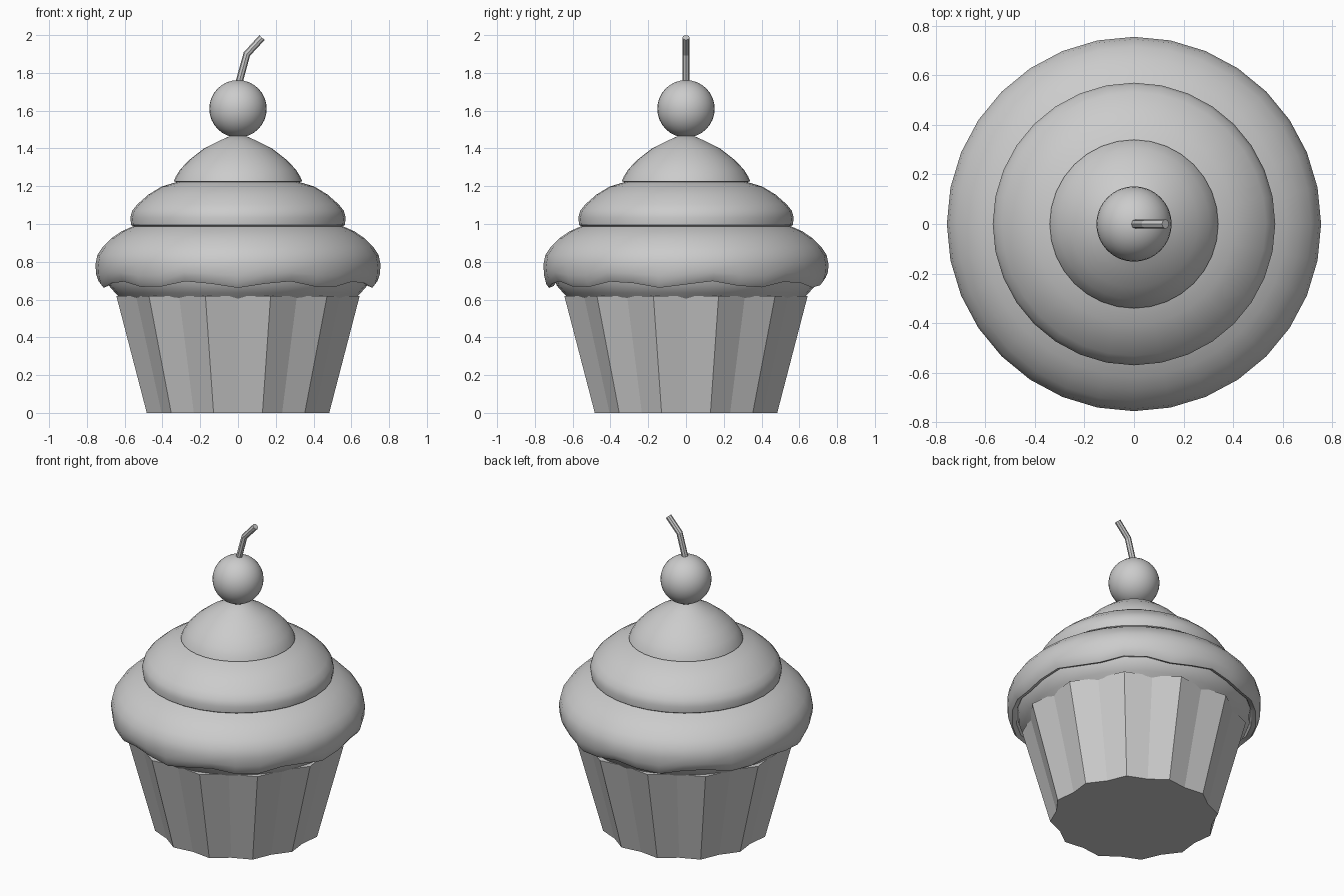
import bpy, bmesh, math

if "Cube" in bpy.data.objects:
    bpy.data.objects.remove(bpy.data.objects["Cube"])

grey = bpy.data.materials.new("plain grey")
grey.diffuse_color = (0.6, 0.6, 0.6, 1)
grey.use_nodes = True
grey.node_tree.nodes["Principled BSDF"].inputs["Base Color"].default_value = grey.diffuse_color


def finish(bm, name, smooth=None):
    bmesh.ops.recalc_face_normals(bm, faces=bm.faces)
    me = bpy.data.meshes.new(name)
    bm.to_mesh(me)
    bm.free()
    me.materials.append(grey)
    ob = bpy.data.objects.new(name, me)
    bpy.context.collection.objects.link(ob)
    if smooth:
        bpy.ops.object.select_all(action='DESELECT')
        ob.select_set(True)
        bpy.context.view_layer.objects.active = ob
        bpy.ops.object.shade_smooth_by_angle(angle=math.radians(smooth))
    return ob


def loft(name, profile, sides, offset=0.0, radial=lambda k: 1.0, wave=lambda a: 0.0, smooth=None):
    """Rings of (radius, z, wave weight) joined bottom to top, with capped ends."""
    bm = bmesh.new()
    rings = []
    for r, z, w in profile:
        ring = []
        for k in range(sides):
            a = offset + math.tau * k / sides
            rr = r * radial(k)
            ring.append(bm.verts.new((rr * math.sin(a), -rr * math.cos(a), z + w * wave(a))))
        rings.append(ring)
    for lo, hi in zip(rings, rings[1:]):
        for k in range(sides):
            n = (k + 1) % sides
            bm.faces.new((lo[k], lo[n], hi[n], hi[k]))
    bm.faces.new(rings[0][::-1])
    bm.faces.new(rings[-1])
    return finish(bm, name, smooth)


# Pleated paper wrapper: 12 ridges with shallow valleys between
loft("wrapper", [(0.50, 0, 0), (0.667, 0.62, 0)], 24, math.radians(15),
     radial=lambda k: 1.0 if k % 2 == 0 else 0.935)

# Cake flaring out under the frosting
loft("cake", [(0.58, 0.57, 0), (0.615, 0.60, 0), (0.65, 0.635, 0), (0.685, 0.675, 0),
              (0.695, 0.72, 0), (0.66, 0.78, 0)], 32, smooth=40)

# Three-tier frosting with a wavy lower rim
frosting = [
    (0.66, 0.76, 0), (0.685, 0.72, 0.6), (0.70, 0.69, 1), (0.725, 0.68, 1), (0.74, 0.70, 1),
    (0.751, 0.735, 0.5), (0.755, 0.785, 0), (0.745, 0.835, 0), (0.715, 0.88, 0),
    (0.67, 0.925, 0), (0.615, 0.962, 0), (0.555, 0.988, 0),
    (0.566, 0.995, 0), (0.57, 1.035, 0), (0.56, 1.07, 0), (0.532, 1.105, 0),
    (0.475, 1.155, 0), (0.405, 1.198, 0), (0.325, 1.222, 0),
    (0.34, 1.226, 0), (0.33, 1.25, 0), (0.305, 1.29, 0), (0.257, 1.34, 0),
    (0.18, 1.40, 0), (0.10, 1.44, 0), (0.04, 1.467, 0)]
loft("frosting", frosting, 32, wave=lambda a: -0.018 * math.cos(9 * a), smooth=38)

# Cherry
bm = bmesh.new()
bmesh.ops.create_uvsphere(bm, u_segments=32, v_segments=16, radius=0.152)
bmesh.ops.translate(bm, verts=bm.verts, vec=(0, 0, 1.61))
finish(bm, "cherry", 60)

# Bent cherry stem
cu = bpy.data.curves.new("stem", 'CURVE')
cu.dimensions = '3D'
cu.bevel_depth = 0.019
cu.bevel_resolution = 2
cu.use_fill_caps = True
sp = cu.splines.new('POLY')
path = [(0.0, 1.73), (0.047, 1.90), (0.127, 1.987)]
sp.points.add(len(path) - 1)
for p, (x, z) in zip(sp.points, path):
    p.co = (x, 0, z, 1)
sp.use_smooth = False
cu.materials.append(grey)
bpy.context.collection.objects.link(bpy.data.objects.new("stem", cu))
